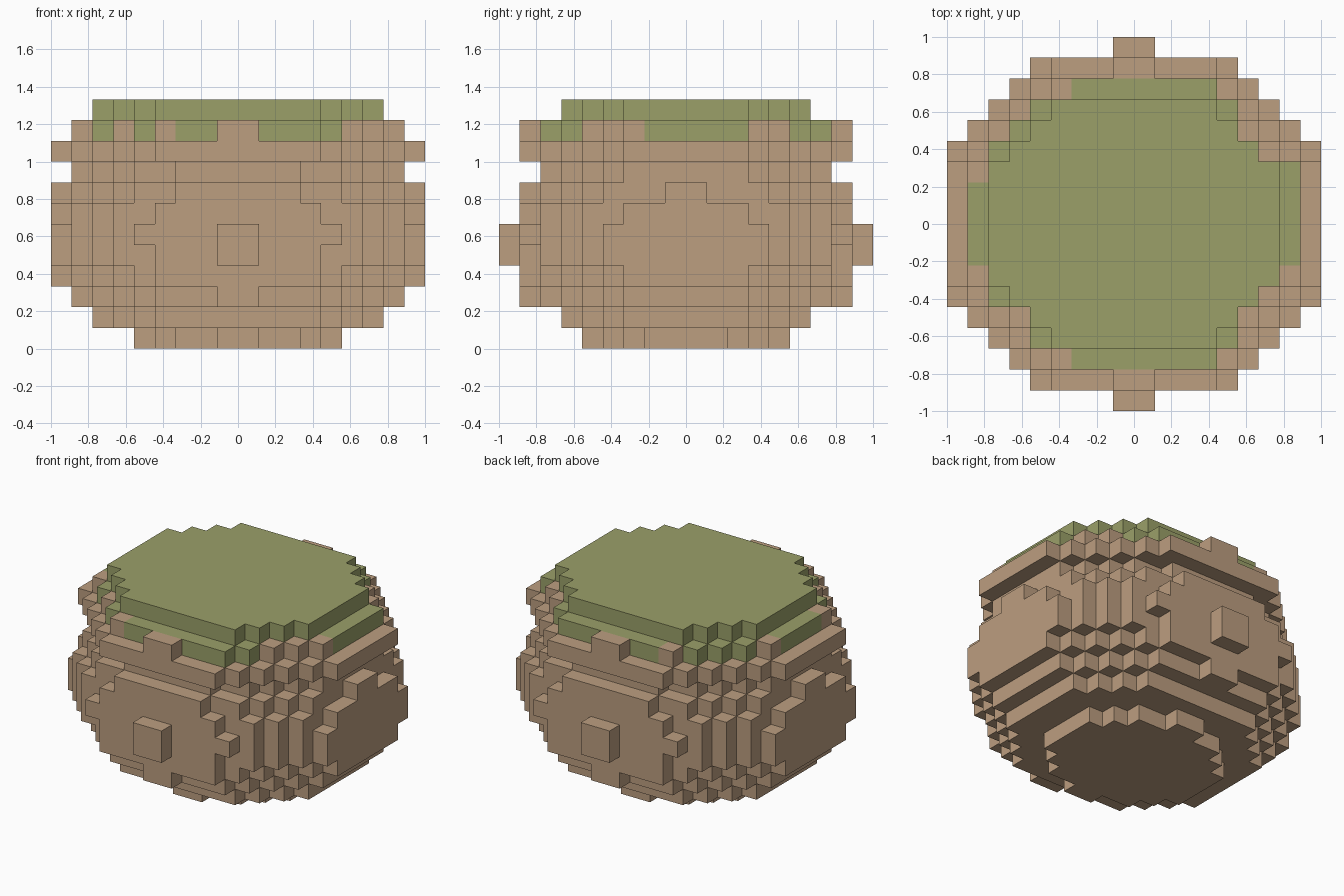
import bpy
import bmesh
from mathutils import Vector

cube = bpy.data.objects.get("Cube")
if cube:
    bpy.data.objects.remove(cube, do_unlink=True)

CELL = 1 / 9


def material(name, rgb):
    mat = bpy.data.materials.new(name)
    mat.use_nodes = True
    mat.diffuse_color = (*rgb, 1)
    mat.node_tree.nodes["Principled BSDF"].inputs["Base Color"].default_value = (*rgb, 1)
    return mat


clay = material("clay brown", (0.503, 0.342, 0.216))
green = material("leaf green", (0.328, 0.352, 0.141))

# Half-widths of each level, one digit per row outward from the centre line
LEVELS = [
    "55431",      # foot
    "777654",
    "88876541",
    "99987654",   # belly
    "999987641",  # knobs reach the last row
    "999987651",
    "99988764",
    "98887653",
    "8887653",    # neck
    "99987654",   # rim
    "88876541",   # filling with brown edge blocks
    "777654",     # top of filling
]
NECK, RIM, EDGE = 8, 9, 10

# Blocks of the rim that poke up beside the filling (signed, counted from 1)
RIM_BLOCKS = {(-8, 3), (-8, -3), (-4, 7), (-4, -7), (-6, -5),
              (8, -3), (7, -4), (6, -5), (7, 4), (6, 5)}


def distance(i):
    return i if i >= 0 else -1 - i


def signed(i):
    return i + 1 if i >= 0 else i


def part_of(x, y, z):
    if z <= NECK:
        return "knobs" if distance(y) == 8 else "pot_body"
    if z == RIM:
        return "pot_rim"
    if z == EDGE and (distance(y) == 7 or (signed(x), signed(y)) in RIM_BLOCKS):
        return "pot_rim"
    return "filling"


# Occupied cells and the part each belongs to
cells = {}
for z, rows in enumerate(LEVELS):
    for y in range(-len(rows), len(rows)):
        half = int(rows[distance(y)])
        for x in range(-half, half):
            cells[x, y, z] = part_of(x, y, z)


def build_part(name, mat):
    """Make the visible block faces of one part and merge the flat areas."""
    bm = bmesh.new()
    for cell, owner in cells.items():
        if owner != name:
            continue
        for axis in range(3):
            for side in (0, 1):
                near = list(cell)
                near[axis] += 2 * side - 1
                if tuple(near) in cells:
                    continue
                u, v = (axis + 1) % 3, (axis + 2) % 3
                corners = []
                for du, dv in ((0, 0), (1, 0), (1, 1), (0, 1)):
                    p = Vector(cell)
                    p[axis] += side
                    p[u] += du
                    p[v] += dv
                    corners.append(bm.verts.new(p * CELL))
                bm.faces.new(corners if side else corners[::-1])
    bmesh.ops.remove_doubles(bm, verts=bm.verts[:], dist=CELL / 100)
    bmesh.ops.dissolve_limit(bm, angle_limit=0.01, verts=bm.verts[:], edges=bm.edges[:])
    mesh = bpy.data.meshes.new(name)
    bm.to_mesh(mesh)
    bm.free()
    mesh.materials.append(mat)
    bpy.context.collection.objects.link(bpy.data.objects.new(name, mesh))


for part, mat in (("pot_body", clay), ("knobs", clay), ("pot_rim", clay), ("filling", green)):
    build_part(part, mat)
